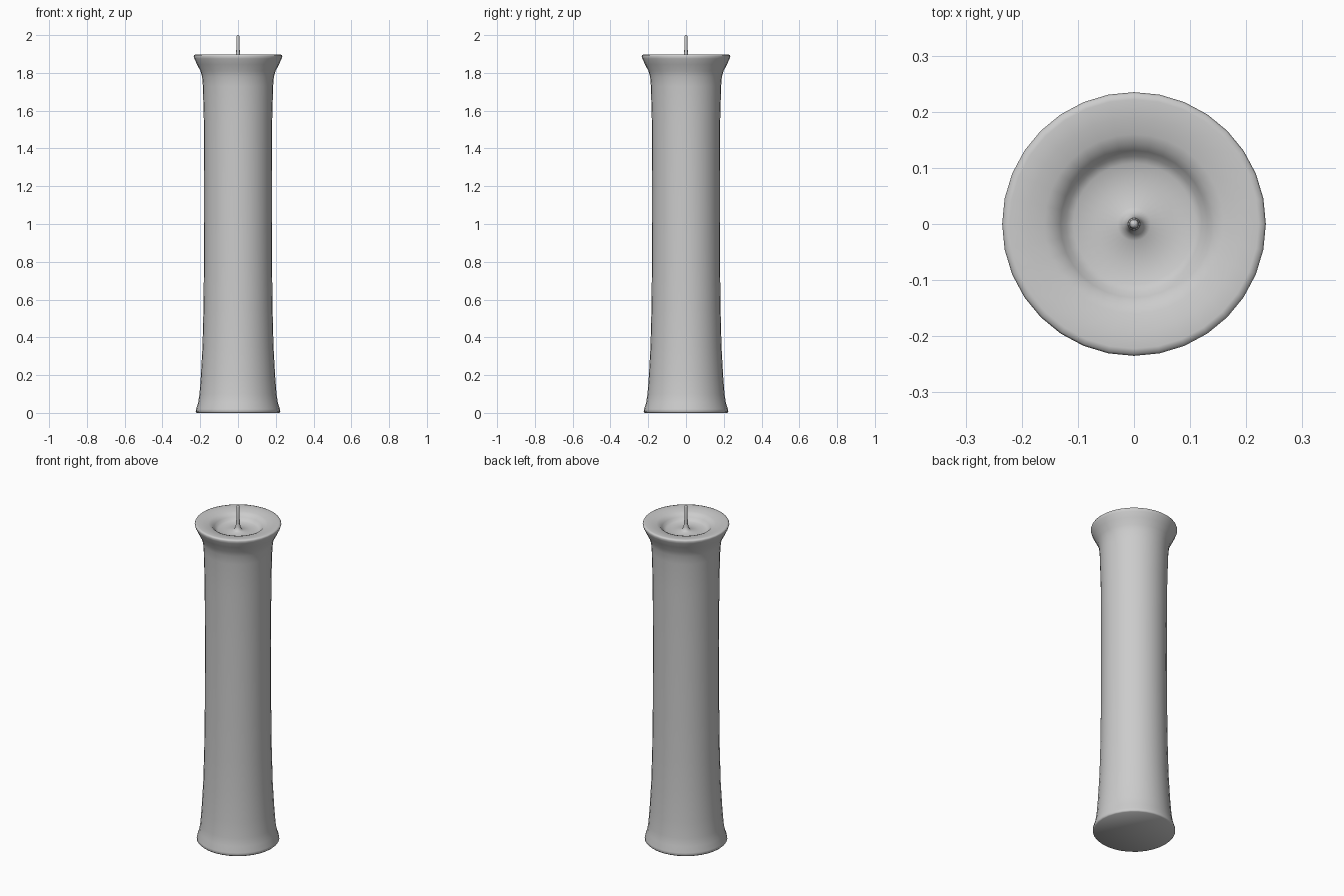
import bpy, bmesh, math

if "Cube" in bpy.data.objects:
    bpy.data.objects.remove(bpy.data.objects["Cube"])


def lathe(name, profile, segs, angle):
    """Spin a (radius, z) profile about z; radius 0 makes a pole."""
    bm = bmesh.new()
    rings = []
    for r, z in profile:
        if r == 0:
            rings.append([bm.verts.new((0, 0, z))] * segs)
        else:
            rings.append([bm.verts.new((r * math.cos(2 * math.pi * i / segs),
                                        r * math.sin(2 * math.pi * i / segs), z))
                          for i in range(segs)])
    for a, b in zip(rings, rings[1:]):
        for i in range(segs):
            j = (i + 1) % segs
            corners = list(dict.fromkeys((a[i], a[j], b[j], b[i])))
            bm.faces.new(corners)
    bmesh.ops.recalc_face_normals(bm, faces=bm.faces)
    mesh = bpy.data.meshes.new(name)
    bm.to_mesh(mesh)
    bm.free()
    obj = bpy.data.objects.new(name, mesh)
    bpy.context.collection.objects.link(obj)
    bpy.ops.object.select_all(action='DESELECT')
    obj.select_set(True)
    bpy.context.view_layer.objects.active = obj
    bpy.ops.object.shade_smooth_by_angle(angle=math.radians(angle))
    return obj


# Wax body: flared foot, straight shaft, flared rim, melted dish on top
lathe("candle_body", [
    (0, 0), (0.218, 0), (0.224, 0.006), (0.222, 0.02), (0.211, 0.055),
    (0.204, 0.1), (0.197, 0.19), (0.188, 0.35), (0.183, 0.55), (0.180, 0.8),
    (0.179, 1.2), (0.181, 1.55), (0.186, 1.73), (0.190, 1.78),
    (0.199, 1.81), (0.217, 1.845), (0.231, 1.875), (0.235, 1.888),
    (0.232, 1.895), (0.222, 1.897), (0.19, 1.893), (0.16, 1.888),
    (0.143, 1.881), (0.131, 1.868), (0.121, 1.855), (0.108, 1.848),
    (0.07, 1.846), (0.03, 1.849), (0.019, 1.856), (0.013, 1.872),
    (0.011, 1.89), (0.0, 1.893)], 32, 60)

# Thin wick with rounded tip
lathe("wick", [
    (0, 1.86), (0.011, 1.86), (0.010, 1.90), (0.009, 1.93), (0.008, 1.99),
    (0.006, 1.998), (0, 2.0)], 16, 60)
